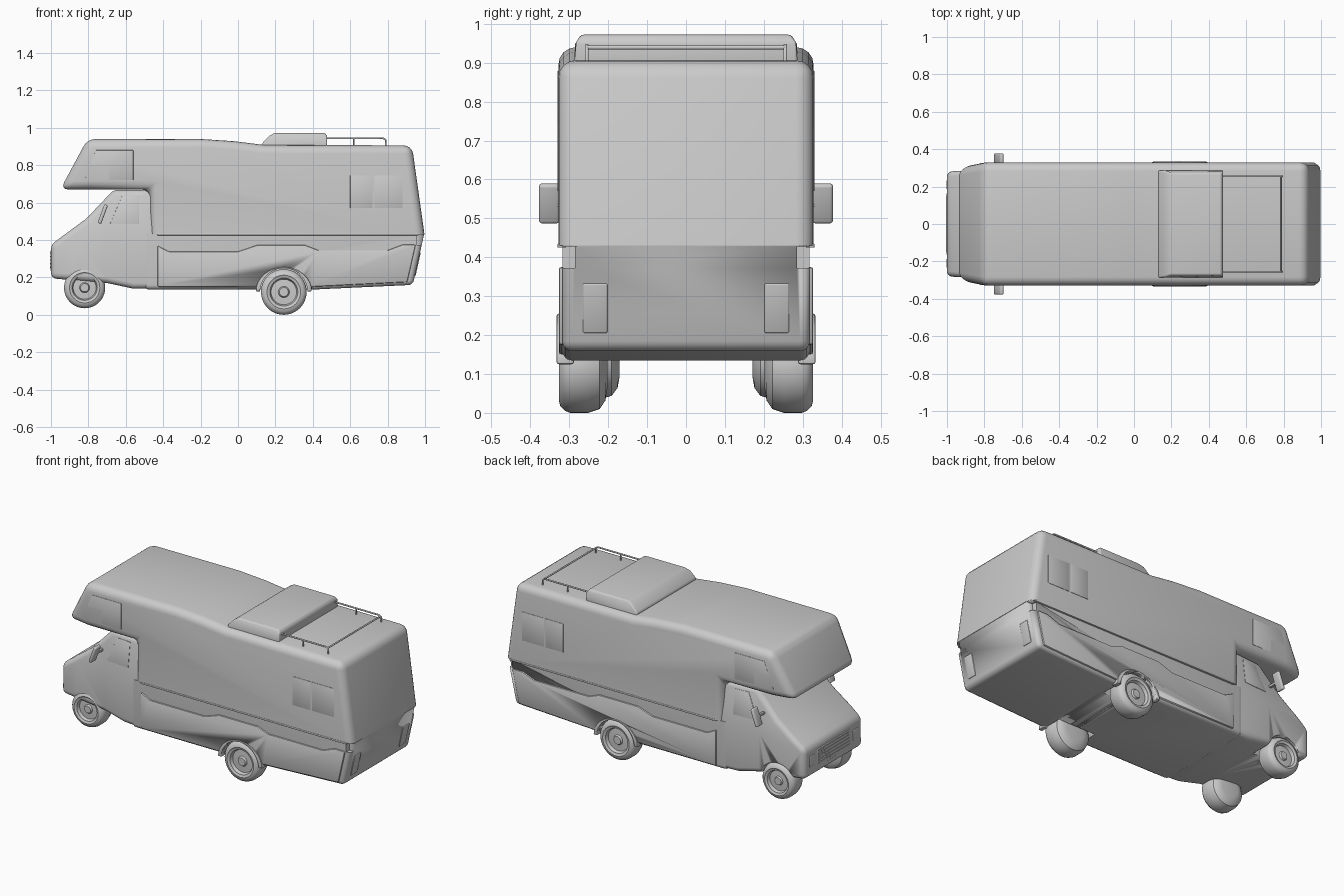
import bpy, bmesh
from math import sin, cos, pi, radians
from mathutils import Vector, Matrix

if "Cube" in bpy.data.objects:
    bpy.data.objects.remove(bpy.data.objects["Cube"])

W = 0.328


def finish(name, bm):
    bmesh.ops.recalc_face_normals(bm, faces=bm.faces)
    me = bpy.data.meshes.new(name)
    bm.to_mesh(me)
    bm.free()
    ob = bpy.data.objects.new(name, me)
    bpy.context.collection.objects.link(ob)
    return ob


def extrude_profile(bm, pts, y0, y1):
    f = bm.faces.new([bm.verts.new((x, y0, z)) for x, z in pts])
    r = bmesh.ops.extrude_face_region(bm, geom=[f])
    for v in r['geom']:
        if isinstance(v, bmesh.types.BMVert):
            v.co.y = y1
    bmesh.ops.recalc_face_normals(bm, faces=bm.faces)


def bevel_edges(bm, size, keep=lambda a, b: True, seg=4):
    es = [e for e in bm.edges if e.calc_face_angle(0) > 0.45
          and keep(e.verts[0].co, e.verts[1].co)]
    bmesh.ops.bevel(bm, geom=es, offset=size, segments=seg, profile=0.5,
                    affect='EDGES', clamp_overlap=True)


def prism(name, pts, half=W, bevel=0.02, keep=lambda a, b: True, cuts=(), width=None):
    bm = bmesh.new()
    extrude_profile(bm, pts, -half, half)
    bevel_edges(bm, bevel, keep)
    for co, no in cuts:
        bmesh.ops.bisect_plane(bm, geom=bm.verts[:] + bm.edges[:] + bm.faces[:],
                               plane_co=co, plane_no=no)
    if width:
        for v in bm.verts:
            v.co.y *= width(v.co.x, v.co.z) / half
    return finish(name, bm)


def side_panels(name, pts, width, out=0.002, depth=0.02, bevel=0.0015):
    """A thin plate following the wall on both sides."""
    bm = bmesh.new()
    for s in (-1, 1):
        part = bmesh.new()
        extrude_profile(part, pts, 0, 1)
        for v in part.verts:
            w = width(v.co.x, v.co.z)
            v.co.y = s * (w + out if v.co.y > 0.5 else w - depth)
        bmesh.ops.recalc_face_normals(part, faces=part.faces)
        bevel_edges(part, bevel, lambda a, b: min(abs(a.y), abs(b.y)) > 0.2, 2)
        me = bpy.data.meshes.new("tmp")
        part.to_mesh(me)
        part.free()
        bm.from_mesh(me)
        bpy.data.meshes.remove(me)
    return finish(name, bm)


def box(name, lo, hi, bevel=0.004, tilt=0.0):
    bm = bmesh.new()
    lo, hi = Vector(lo), Vector(hi)
    bmesh.ops.create_cube(bm, size=1)
    for v in bm.verts:
        v.co = Vector([v.co[i] * (hi[i] - lo[i]) for i in range(3)])
    if bevel:
        bevel_edges(bm, bevel, seg=3)
    bm.transform(Matrix.Translation((lo + hi) / 2) @ Matrix.Rotation(tilt, 4, 'Y'))
    return finish(name, bm)


def lathe(name, prof, x, y, z, s):
    """Spin (offset outward, radius) points about the axle; s is the side."""
    bm = bmesh.new()
    vs = [bm.verts.new((r, o, 0)) for o, r in prof]
    es = [bm.edges.new(p) for p in zip(vs, vs[1:])]
    bmesh.ops.spin(bm, geom=vs + es, cent=(0, 0, 0), axis=(0, 1, 0),
                   angle=2 * pi, steps=48, use_merge=True)
    bmesh.ops.remove_doubles(bm, verts=bm.verts, dist=1e-5)
    for v in bm.verts:
        v.co = Vector((v.co.x + x, s * (y + v.co.y), v.co.z + z))
    return finish(name, bm)


def tube(name, pts, r):
    cu = bpy.data.curves.new(name, 'CURVE')
    cu.dimensions = '3D'
    cu.bevel_depth, cu.bevel_resolution, cu.use_fill_caps = r, 3, True
    sp = cu.splines.new('POLY')
    sp.points.add(len(pts) - 1)
    for p, c in zip(sp.points, pts):
        p.co = (*c, 1)
    ob = bpy.data.objects.new(name, cu)
    bpy.context.collection.objects.link(ob)


def upper_w(x, z):
    return W - max(0, -0.80 - x) * 0.2


def lower_w(x, z):
    return 0.318


def cab_w(x, z):
    w = 0.318 - 0.02 * min(1, max(0, (-0.45 - x) / 0.25)) - max(0, -0.70 - x) * 0.06
    return w - max(0, z - 0.42) * 0.13


# Coach shell: overcab nose and living space, then the narrower part below the belt line
prism("coach_upper",
      [(-0.95, .67), (-0.805, .94), (-0.2, .94), (-0.02, .928), (0.14, .908),
       (0.93, .906), (0.997, .43), (-0.47, .43), (-0.47, .67)],
      bevel=0.045, keep=lambda a, b: max(a.z, b.z) > 0.45,
      cuts=[((-0.8, 0, 0), (1, 0, 0))], width=upper_w)
lower = prism("coach_lower",
              [(0.995, .431), (0.935, .16), (0.4, .135), (-0.5, .135), (-0.5, .431)],
              half=0.318, bevel=0.025, keep=lambda a, b: min(a.z, b.z) < 0.42)

# Driver's cab
cab = prism("cab",
            [(-1.0, .195), (-1.0, .375), (-0.81, .515), (-0.665, .668), (-0.44, .668),
             (-0.44, .14), (-0.56, .14), (-0.70, .17)],
            half=0.318, bevel=0.03,
            cuts=[((0, 0, .42), (0, 0, 1)), ((-0.7, 0, 0), (1, 0, 0))], width=cab_w)

# Skirt with a wavy top edge and raised rear wheel fenders
skirt = side_panels("side_skirt",
                    [(-0.43, .37), (-0.37, .338), (0.0, .338), (0.10, .372), (0.36, .372),
                     (0.43, .345), (0.80, .345), (0.88, .375), (0.95, .375),
                     (0.905, .175), (0.4, .15), (-0.43, .15)],
                    lower_w, out=0.009, depth=0.03, bevel=0.007)
fender = side_panels("rear_fender",
                     [(0.245 + 0.15 * cos(a), 0.125 + 0.13 * sin(a))
                      for a in [pi * i / 16 for i in range(17)]],
                     lower_w, out=0.015, depth=0.03, bevel=0.006)
belt = side_panels("belt_trim", [(-0.43, .425), (-0.43, .435), (0.965, .435), (0.965, .425)],
                   lambda x, z: W, out=0.002, depth=0.02)

# Wheel arches and wheels
wheel = [(-.012, 0), (-.012, .024), (-.022, .03), (-.024, .068), (-.006, .075), (-.006, .08),
         (0, .09), (-.004, .105), (-.016, .117), (-.03, .122), (-.075, .122), (-.105, .112),
         (-.12, .09), (-.125, .06), (-.125, 0)]
for end, x, z, y, r in (("front", -0.82, .145, .296, .11), ("rear", 0.245, .122, .327, .122)):
    for s, side in ((-1, "right"), (1, "left")):
        lathe(f"{end}_{side}_wheel", [(o, q * r / .122) for o, q in wheel], x, y, z, s)
        cutter = lathe(f"{end}_{side}_arch_cutter",
                       [(-.14, 0), (-.14, r + .005), (.1, r + .005), (.1, 0)], x, y, z, s)
        cutter.hide_render = True
        cutter.display_type = 'WIRE'
        for ob in ([cab] if end == "front" else [lower, skirt, fender]):
            m = ob.modifiers.new("arch", 'BOOLEAN')
            m.operation, m.solver, m.object = 'DIFFERENCE', 'EXACT', cutter

# Rear corner notches and rear lamp plates
for s, side in ((-1, "right"), (1, "left")):
    ys = sorted((s * .285, s * .40))
    cut = box(f"{side}_notch_cutter", (0.955, ys[0], .372), (1.1, ys[1], .428), 0)
    cut.hide_render = True
    cut.display_type = 'WIRE'
    m = lower.modifiers.new("notch", 'BOOLEAN')
    m.operation, m.solver, m.object = 'DIFFERENCE', 'EXACT', cut
    ys = sorted((s * .202, s * .265))
    box(f"{side}_rear_lamp", (0.947, ys[0], .205), (0.963, ys[1], .335), .004, radians(12.5))

    # Mirrors on short arms
    ys = sorted((s * .325, s * .378))
    box(f"{side}_mirror", (-0.733, ys[0], .485), (-0.713, ys[1], .592), .008, radians(20))
    ys = sorted((s * .27, s * .335))
    box(f"{side}_mirror_arm", (-0.73, ys[0], .53), (-0.715, ys[1], .545), .003)

    # Headlamps
    ys = sorted((s * .185, s * .235))
    box(f"{side}_headlamp", (-1.003, ys[0], .26), (-0.98, ys[1], .325), .005)

# Windows and cab door
side_panels("cab_window", [(-0.685, .485), (-0.62, .635), (-0.53, .635), (-0.53, .485)], cab_w)
side_panels("overcab_window", [(-0.82, .72), (-0.76, .88), (-0.56, .88), (-0.56, .72)], upper_w)
for i, (a, b) in enumerate(((0.60, 0.72), (0.73, 0.88))):
    side_panels(f"rear_window_{i + 1}", [(a, .57), (a, .745), (b, .745), (b, .57)], upper_w)

# Grille
box("grille_frame", (-1.002, -.165, .235), (-0.985, .165, .345), .004)
for i in range(5):
    z = .25 + i * .019
    box(f"grille_slat_{i + 1}", (-1.004, -.15, z), (-0.99, .15, z + .009), .002)

# Roof pod and luggage rails
prism("roof_pod", [(0.13, .895), (0.13, .918), (0.165, .955), (0.195, .972), (0.465, .972),
                   (0.477, .955), (0.477, .895)], half=.287, bevel=0.008,
      width=lambda x, z: .287 - max(0, z - .945) * .6)
tube("roof_rail", [(0.47, -.255, .944), (0.775, -.255, .944), (0.79, -.255, .935),
                   (0.79, -.255, .90)], .005)
tube("roof_rail_left", [(0.47, .255, .944), (0.775, .255, .944), (0.79, .255, .935),
                        (0.79, .255, .90)], .005)
tube("rear_rail", [(0.785, -.255, .939), (0.785, .255, .939)], .005)
for s, side in ((-1, "right"), (1, "left")):
    tube(f"{side}_rail_post", [(0.62, s * .255, .90), (0.62, s * .255, .944)], .004)

# Smooth shading with crisp edges
meshes = [o for o in bpy.context.scene.objects if o.type == 'MESH']
for o in meshes:
    o.select_set(True)
bpy.context.view_layer.objects.active = meshes[0]
bpy.ops.object.shade_smooth_by_angle(angle=radians(35))
